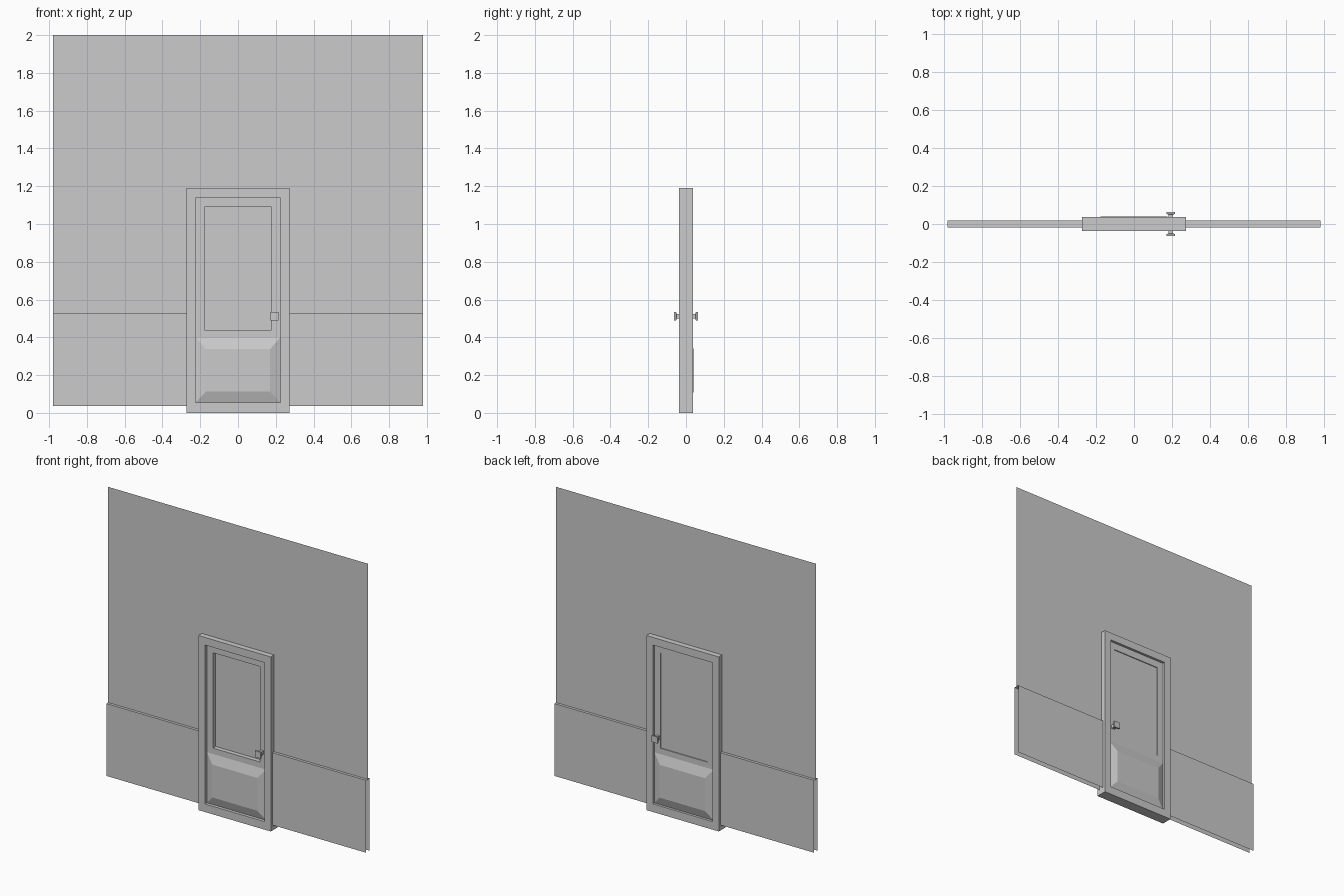
import bpy, bmesh

if "Cube" in bpy.data.objects:
    bpy.data.objects.remove(bpy.data.objects["Cube"])


def make(name, verts, faces, fix_normals=True):
    bm = bmesh.new()
    vs = [bm.verts.new(v) for v in verts]
    for f in faces:
        bm.faces.new([vs[i] for i in f])
    if fix_normals:
        bmesh.ops.recalc_face_normals(bm, faces=bm.faces[:])
    me = bpy.data.meshes.new(name)
    bm.to_mesh(me)
    bm.free()
    ob = bpy.data.objects.new(name, me)
    bpy.context.collection.objects.link(ob)
    return ob


def rect(r, y):
    x0, x1, z0, z1 = r
    return [(x0, y, z0), (x1, y, z0), (x1, y, z1), (x0, y, z1)]


def loft(name, sections, closed=False):
    """Skin a list of (rectangle, y) sections; cap the ends or close into a ring."""
    verts = [v for r, y in sections for v in rect(r, y)]
    n = len(sections)
    faces = []
    for s in range(n if closed else n - 1):
        a, b = 4 * s, 4 * ((s + 1) % n)
        faces += [(a + i, a + (i + 1) % 4, b + (i + 1) % 4, b + i) for i in range(4)]
    if not closed:
        faces += [(0, 1, 2, 3), tuple(range(4 * n - 4, 4 * n))]
    return make(name, verts, faces)


def ring(name, outer, inner, y0, y1):
    return loft(name, [(outer, y0), (outer, y1), (inner, y1), (inner, y0)], closed=True)


# Wall sheet above the wainscot, stepping around the doorway
W, H, RAIL, BASE = 0.98, 2.0, 0.53, 0.037
DX, DTOP = 0.25, 1.165
outline = [(-W, RAIL), (-DX, RAIL), (-DX, DTOP), (DX, DTOP),
           (DX, RAIL), (W, RAIL), (W, H), (-W, H)]
make("wall", [(x, 0, z) for x, z in outline], [tuple(range(8))])

# Wainscot on both sides of the doorway: front, cap and back sheets, open below
for side, label in ((-1, "left"), (1, "right")):
    profile = [(-0.0185, BASE), (-0.0185, RAIL), (0.0185, RAIL), (0.0185, BASE)]
    verts = [(side * x, y, z) for x in (DX, W) for y, z in profile]
    make("wainscot_" + label, verts, [(i, i + 1, i + 5, i + 4) for i in range(3)])

# Door frame with threshold
opening = (-0.224, 0.224, 0.055, 1.138)
ring("door_frame", (-0.273, 0.273, 0, 1.19), opening, -0.037, 0.037)

# Upper door leaf around the window
D0, D1 = -0.016, 0.02
window = (-0.178, 0.178, 0.44, 1.09)
ring("door_leaf", (-0.224, 0.224, 0.40, 1.138), window, D0, D1)
make("window_glass", rect(window, 0.014), [(0, 1, 2, 3)])

# Lower door panel, raised on both faces
base, field = (-0.224, 0.224, 0.055, 0.40), (-0.17, 0.17, 0.113, 0.337)
loft("lower_panel", [(field, -0.035), (base, D0), (base, D1), (field, 0.04)])

# Square door knobs, flared from the stem
KX, KZ = 0.193, 0.512
def square(h):
    return (KX - h, KX + h, KZ - h, KZ + h)
for side, label in ((-1, "front"), (1, "back")):
    loft("door_knob_" + label, [(square(h), side * y) for h, y in
         ((0.012, 0.012), (0.012, 0.05), (0.022, 0.052), (0.022, 0.063))])
